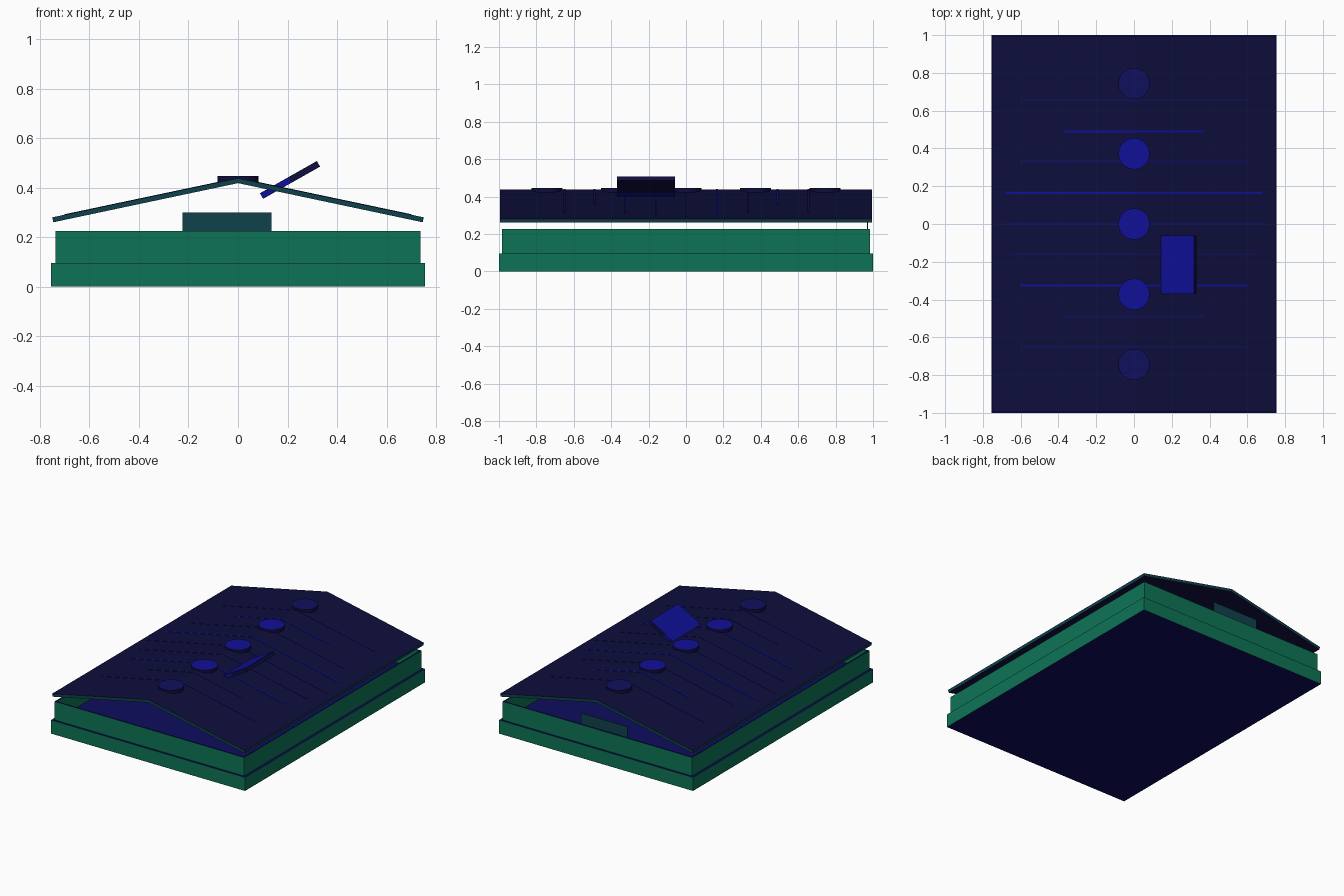
import bpy, bmesh, math
from mathutils import Matrix, Vector

if "Cube" in bpy.data.objects:
    bpy.data.objects.remove(bpy.data.objects["Cube"])


def material(name, rgb):
    m = bpy.data.materials.new(name)
    m.diffuse_color = (*rgb, 1)
    m.use_nodes = True
    m.node_tree.nodes["Principled BSDF"].inputs["Base Color"].default_value = m.diffuse_color
    return m


GREEN = material("green", (0.004, 0.174, 0.091))
FLOOR = material("deep blue", (0.004, 0.004, 0.11))
NAVY = material("navy", (0.0044, 0.0044, 0.047))
BRIGHT = material("bright blue", (0.005, 0.005, 0.31))
MID = material("mid blue", (0.005, 0.005, 0.11))
TEAL = material("dark teal", (0.005, 0.053, 0.07))


def finish(name, bm, mats, rule=None):
    """Turn a bmesh into an object; rule(face) picks the material index."""
    bmesh.ops.recalc_face_normals(bm, faces=bm.faces)
    bm.normal_update()
    if rule:
        for f in bm.faces:
            f.material_index = rule(f)
    me = bpy.data.meshes.new(name)
    bm.to_mesh(me)
    bm.free()
    for m in mats:
        me.materials.append(m)
    ob = bpy.data.objects.new(name, me)
    bpy.context.collection.objects.link(ob)
    return ob


def add_box(bm, lo, hi):
    size = [b - a for a, b in zip(lo, hi)]
    mid = [(a + b) / 2 for a, b in zip(lo, hi)]
    bmesh.ops.create_cube(bm, size=1, matrix=Matrix.Translation(mid) @ Matrix.Diagonal((*size, 1)))


def extrude_profile(bm, points, y0, y1):
    """Extrude an x-z outline along y."""
    f = bm.faces.new([bm.verts.new((x, y0, z)) for x, z in points])
    new = bmesh.ops.extrude_face_region(bm, geom=[f])["geom"]
    bmesh.ops.translate(bm, vec=(0, y1 - y0, 0), verts=[v for v in new if isinstance(v, bmesh.types.BMVert)])


def flat(f):
    return 1 if abs(f.normal.z) > 0.5 else 0


# Base plinth
bm = bmesh.new()
add_box(bm, (-0.755, -1, 0), (0.755, 1, 0.095))
finish("base_plinth", bm, [GREEN, FLOOR], flat)

# Open upper tray: four thin walls standing on the plinth
bm = bmesh.new()
X, Y, T = 0.738, 0.985, 0.01
for s in (-1, 1):
    xs, ys = sorted((s * X, s * (X - T))), sorted((s * Y, s * (Y - T)))
    add_box(bm, (xs[0], -Y, 0.095), (xs[1], Y, 0.225))
    add_box(bm, (-X + T, ys[0], 0.095), (X - T, ys[1], 0.225))
finish("tray_walls", bm, [GREEN, FLOOR], flat)

# Thin upright panel at the rear wall
bm = bmesh.new()
add_box(bm, (-0.225, 0.968, 0.095), (0.135, 0.974, 0.30))
finish("rear_panel", bm, [TEAL])

# Gabled roof
EAVE, RIDGE, HALF = 0.28, 0.438, 0.75
bm = bmesh.new()
extrude_profile(bm, [(-HALF, EAVE), (0, RIDGE), (HALF, EAVE), (HALF - 0.004, EAVE - 0.02),
                     (0, RIDGE - 0.02), (-HALF + 0.004, EAVE - 0.02)], -0.995, 0.995)
finish("roof", bm, [TEAL, NAVY], flat)

# Roof seams: y position, half length, bright or not
seams = [(0.655, 0.6, 0), (0.49, 0.37, 1), (0.33, 0.6, 0), (0.165, 0.68, 1), (0, 0.7, 0),
         (-0.16, 0.65, 0), (-0.325, 0.6, 1), (-0.49, 0.37, 0), (-0.65, 0.6, 0)]
for i, (y, reach, bright) in enumerate(seams):
    z = RIDGE - (RIDGE - EAVE) * reach / HALF
    bm = bmesh.new()
    extrude_profile(bm, [(-reach, z), (0, RIDGE), (reach, z), (reach, z + 0.002),
                         (0, RIDGE + 0.002), (-reach, z + 0.002)], y - 0.005, y + 0.005)
    finish(f"roof_seam_{i}", bm, [BRIGHT if bright else MID])

# Round caps along the ridge
for i in range(-2, 3):
    bm = bmesh.new()
    bmesh.ops.create_cone(bm, cap_ends=True, segments=32, radius1=0.083, radius2=0.083, depth=0.026,
                          matrix=Matrix.Translation((0, i * 0.372, 0.433)))
    cap = finish(f"ridge_cap_{i + 2}", bm, [NAVY, MID if abs(i) == 2 else BRIGHT],
                 lambda f: 1 if f.normal.z > 0.5 else 0)
    bpy.context.view_layer.objects.active = cap
    bpy.ops.object.select_all(action='DESELECT')
    cap.select_set(True)
    bpy.ops.object.shade_smooth_by_angle()

# Loose tile poking through the roof, its raised half darker at the edges
a, b = Vector((0.095, 0.366)), Vector((0.325, 0.496))
n = Vector((-(b - a).y, (b - a).x)).normalized() * 0.013
bm = bmesh.new()
for p, q in ((a, (a + b) / 2), ((a + b) / 2, b)):
    extrude_profile(bm, [tuple(p - n), tuple(q - n), tuple(q + n), tuple(p + n)], -0.37, -0.06)
bmesh.ops.remove_doubles(bm, verts=bm.verts, dist=0.0001)
inner = [f for f in bm.faces if all(abs(v.co.x - 0.21) < 0.01 for v in f.verts)]
bmesh.ops.delete(bm, geom=inner, context='FACES_ONLY')
finish("loose_tile", bm, [BRIGHT, NAVY],
       lambda f: 1 if f.normal.z < 0.6 and f.calc_center_median().x > 0.21 else 0)
